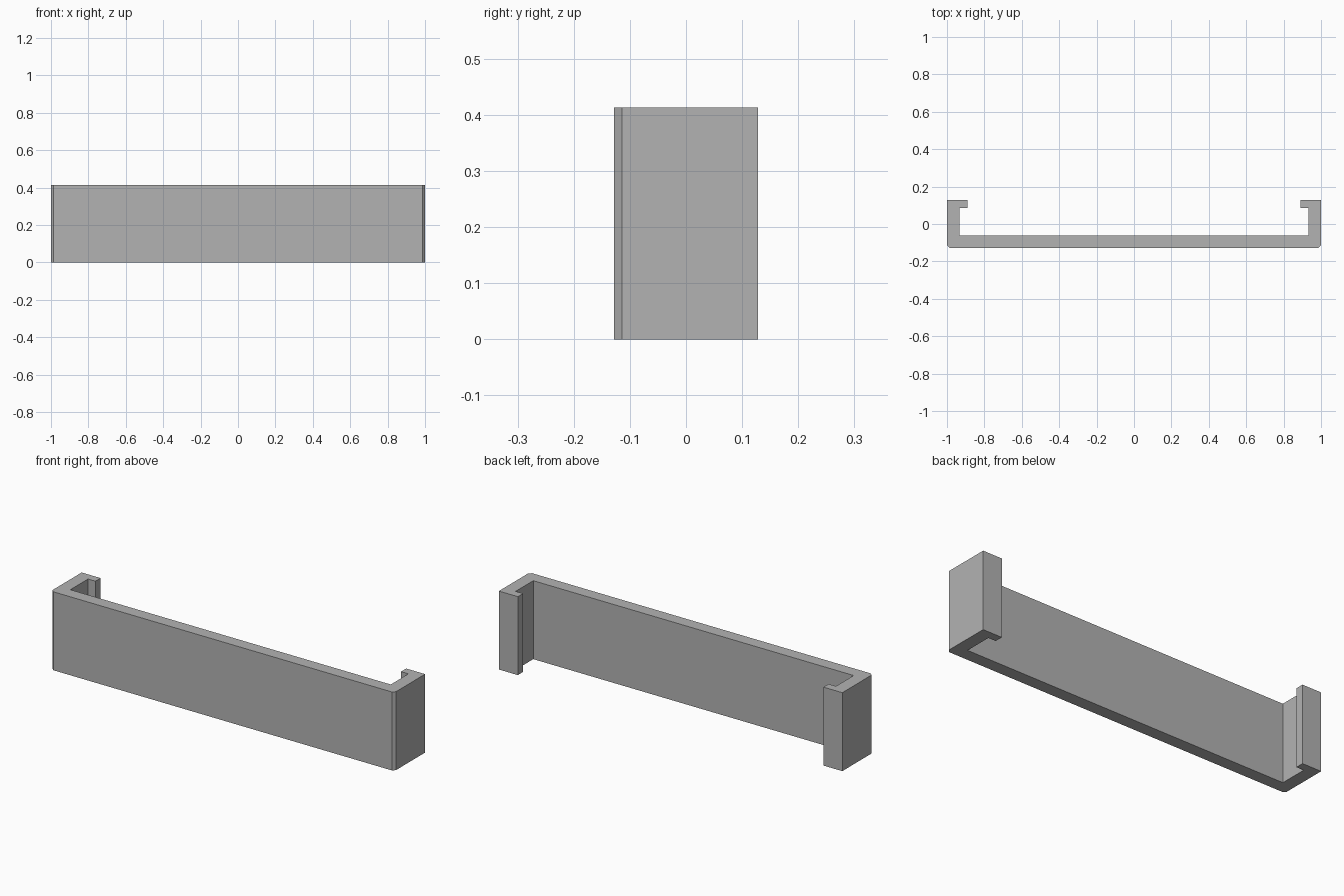
import bpy
import bmesh

cube = bpy.data.objects.get("Cube")
if cube:
    bpy.data.objects.remove(cube, do_unlink=True)

HEIGHT = 0.413

grey = bpy.data.materials.new("plain grey")
grey.use_nodes = True
colour = (0.45, 0.45, 0.45, 1)
grey.diffuse_color = colour
grey.node_tree.nodes["Principled BSDF"].inputs["Base Color"].default_value = colour

# Right half of the channel outline, from the front centre round to the inner face
half = [(0.986, -0.128), (1, -0.114), (1, 0.128), (0.89, 0.128),
        (0.89, 0.085), (0.933, 0.085), (0.933, -0.062)]
outline = half + [(-x, y) for x, y in reversed(half)]

# Extrude the mirrored outline upward into the clip bracket
bm = bmesh.new()
base = bm.faces.new([bm.verts.new((x, y, 0)) for x, y in outline])
result = bmesh.ops.extrude_face_region(bm, geom=[base], use_keep_orig=True)
top = [g for g in result["geom"] if isinstance(g, bmesh.types.BMVert)]
bmesh.ops.translate(bm, verts=top, vec=(0, 0, HEIGHT))
bmesh.ops.recalc_face_normals(bm, faces=bm.faces)

mesh = bpy.data.meshes.new("clip_bracket")
bm.to_mesh(mesh)
bm.free()
mesh.materials.append(grey)
bracket = bpy.data.objects.new("clip_bracket", mesh)
bpy.context.collection.objects.link(bracket)
